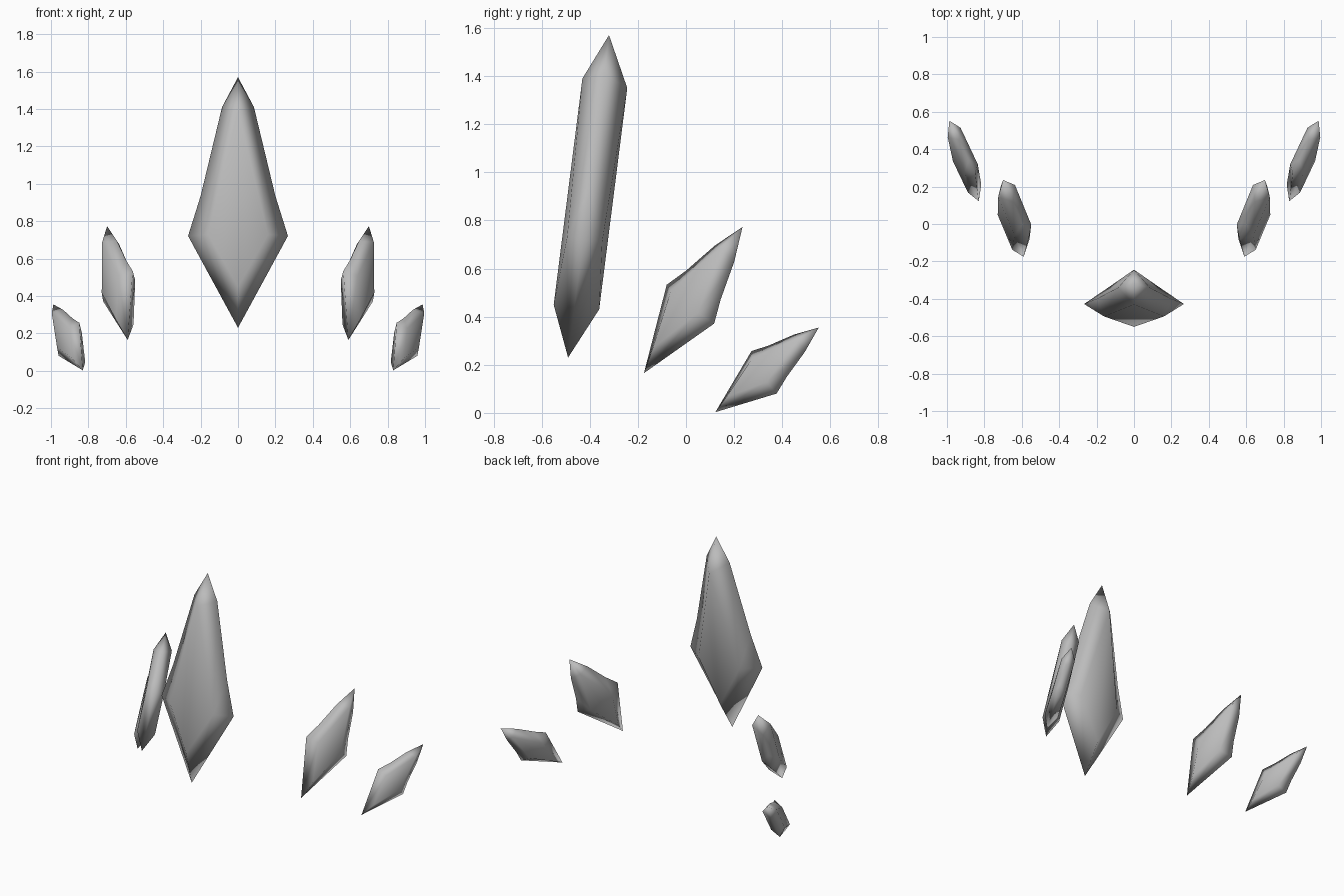
import bpy, bmesh
from mathutils import Vector

if "Cube" in bpy.data.objects:
    bpy.data.objects.remove(bpy.data.objects["Cube"])

grey = bpy.data.materials.new("stone grey")
grey.diffuse_color = (0.5, 0.5, 0.5, 1)
grey.use_nodes = True
grey.node_tree.nodes["Principled BSDF"].inputs["Base Color"].default_value = grey.diffuse_color


def crystal(name, base, tip, across, rim, front, back, mirror=False):
    """Kite-shaped shard. rim: (half width, height) for wide, waist and shoulder
    points; front/back: low ridge, high ridge, ridge depth, facet width, facet depth."""
    base, tip = Vector(base), Vector(tip)
    up = (tip - base).normalized()
    side = Vector(across)
    side = (side - up * side.dot(up)).normalized()
    out = side.cross(up)
    bm = bmesh.new()

    def add(u, v, w=0.0):
        p = base + side * u + up * v + out * w
        if mirror:
            p.x = -p.x
        return bm.verts.new(p)

    bottom, top = add(0, 0), add(0, (tip - base).length)
    edges = {s: [add(s * u, v) for u, v in rim] for s in (1, -1)}
    for low, high, depth, fu, fw in (front, back):
        r1, r2 = add(0, low, depth), add(0, high, depth)
        for s in (1, -1):
            wide, waist, shoulder = edges[s]
            f = add(s * fu, rim[0][1], fw)
            for tri in ((bottom, wide, f), (bottom, f, r1), (r1, f, r2),
                        (wide, waist, f), (waist, shoulder, f),
                        (f, shoulder, r2), (shoulder, top, r2)):
                bm.faces.new(tri)
    bmesh.ops.recalc_face_normals(bm, faces=bm.faces)
    for f in bm.faces:
        f.smooth = True
    me = bpy.data.meshes.new(name)
    bm.to_mesh(me)
    bm.free()
    me.materials.append(grey)
    ob = bpy.data.objects.new(name, me)
    bpy.context.collection.objects.link(ob)


# Tall centre shard
crystal("centre_shard", (0, -0.49, 0.23), (0, -0.32, 1.57), (1, 0, 0),
        [(0.267, 0.495), (0.2, 0.71), (0.085, 1.19)],
        (0.21, 1.158, 0.087, 0.16, 0.067), (0.215, 1.142, -0.103, 0.15, -0.08))

# Side shards: the outer pair is a smaller copy of the inner pair
pairs = (("inner", (0.59, -0.175, 0.165), (0.70, 0.235, 0.773), (0.16, 0.2, -0.16), 1.0),
         ("outer", (0.83, 0.122, 0.003), (0.987, 0.552, 0.355), (0.115, 0.11, -0.18), 0.777))
for label, base, tip, across, k in pairs:
    rim = [(0.15 * k, 0.35 * k), (0.11 * k, 0.447 * k), (0.062 * k, 0.605 * k)]
    front = [k * n for n in (0.115, 0.625, 0.052, 0.085, 0.05)]
    back = [k * n for n in (0.115, 0.64, -0.058, 0.08, -0.06)]
    for hand, flip in (("right", False), ("left", True)):
        crystal(f"{label}_shard_{hand}", base, tip, across, rim, front, back, flip)
